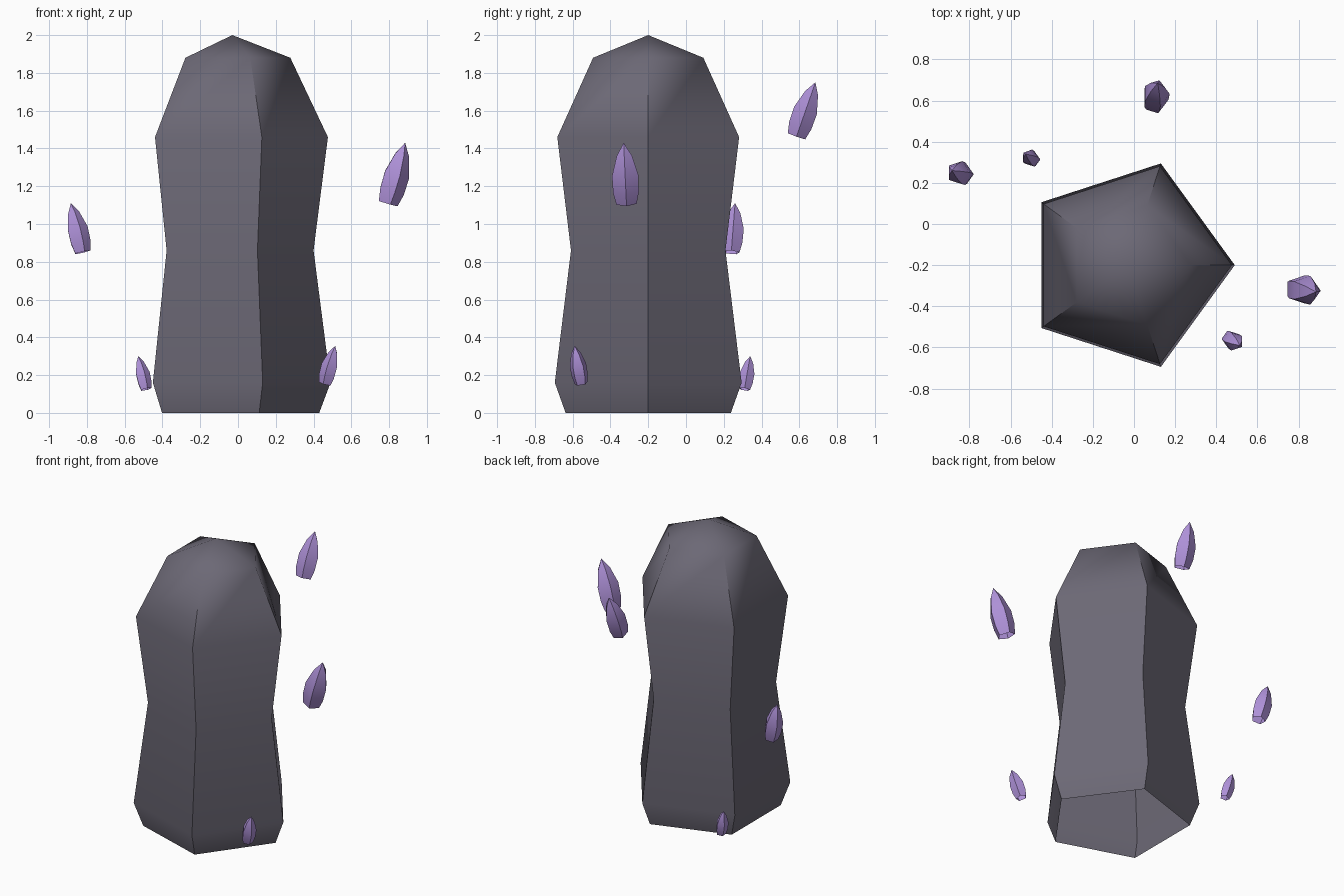
import bpy, bmesh, math
from mathutils import Vector

cube = bpy.data.objects.get("Cube")
if cube:
    bpy.data.objects.remove(cube, do_unlink=True)


def make_material(name, color):
    mat = bpy.data.materials.new(name)
    mat.use_nodes = True
    mat.diffuse_color = color
    mat.node_tree.nodes["Principled BSDF"].inputs["Base Color"].default_value = color
    return mat


def lathe(name, profile, mat, sharp, sides=5, turn=0):
    """Open-bottomed column through (radius, height) rings, closed by an apex at the last height."""
    bm = bmesh.new()
    rings = []
    for radius, height in profile[:-1]:
        angles = [turn + math.tau * i / sides for i in range(sides)]
        rings.append([bm.verts.new((radius * math.cos(a), radius * math.sin(a), height)) for a in angles])
    apex = bm.verts.new((0, 0, profile[-1][1]))
    for i in range(sides):
        j = (i + 1) % sides
        for low, high in zip(rings, rings[1:]):
            bm.faces.new((low[i], low[j], high[j], high[i]))
        bm.faces.new((rings[-1][i], rings[-1][j], apex))
    mesh = bpy.data.meshes.new(name)
    bm.to_mesh(mesh)
    bm.free()
    mesh.materials.append(mat)
    obj = bpy.data.objects.new(name, mesh)
    bpy.context.collection.objects.link(obj)
    bpy.ops.object.select_all(action="DESELECT")
    obj.select_set(True)
    bpy.context.view_layer.objects.active = obj
    bpy.ops.object.shade_smooth_by_angle(angle=math.radians(sharp))
    return obj


stone = make_material("dark stone", (0.15, 0.14, 0.18, 1))
crystal = make_material("violet crystal", (0.42, 0.28, 0.68, 1))

# Five-sided stone pillar with a pinched waist and a pointed top
pillar = lathe("stone_pillar",
               [(0.46, 0), (0.52, 0.16), (0.43, 0.86), (0.506, 1.46), (0.307, 1.88), (0, 2)],
               stone, 60)
pillar.location = (-0.03, -0.2, 0)

# Floating crystal shards: name, base centre, tip, turn in degrees
shards = [
    ("large_left_shard", (0.79, -0.315, 1.11), (0.885, -0.33, 1.43), 0),
    ("large_back_shard", (0.1, 0.585, 1.465), (0.115, 0.685, 1.75), 0),
    ("medium_right_shard", (-0.825, 0.24, 0.85), (-0.885, 0.26, 1.11), 0),
    ("small_back_shard", (-0.488, 0.31, 0.125), (-0.528, 0.34, 0.3), 0),
    ("small_front_shard", (0.462, -0.555, 0.155), (0.515, -0.59, 0.355), 36),
]
shard_profile = [(0.17, 0), (0.215, 0.2), (0.22, 0.48), (0.125, 0.8), (0, 1)]
for name, base, tip, turn in shards:
    axis = Vector(tip) - Vector(base)
    size = axis.length
    shard = lathe(name, [(r * size, h * size) for r, h in shard_profile],
                  crystal, 60, turn=math.radians(turn))
    shard.location = base
    shard.rotation_mode = "QUATERNION"
    shard.rotation_quaternion = Vector((0, 0, 1)).rotation_difference(axis)
